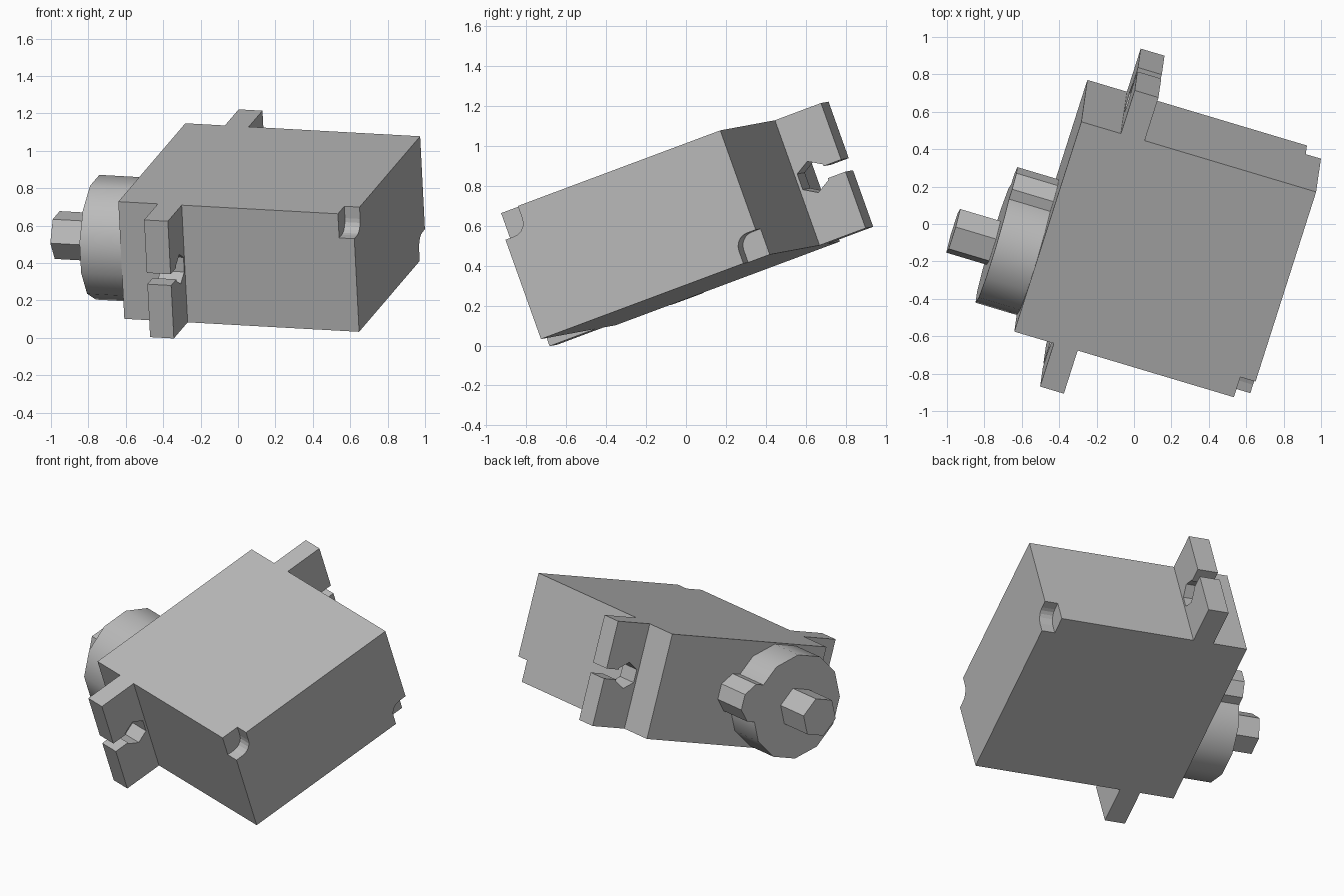
import bpy, bmesh, math
from mathutils import Matrix, Vector

cube = bpy.data.objects.get("Cube")
if cube:
    bpy.data.objects.remove(cube, do_unlink=True)

# Single grey material
grey = bpy.data.materials.new("plain grey")
grey.use_nodes = True
grey.diffuse_color = (0.5, 0.5, 0.5, 1)
grey.node_tree.nodes["Principled BSDF"].inputs["Base Color"].default_value = (0.5, 0.5, 0.5, 1)

# Tilted frame: X runs along the shaft axis, Y along the case, Z across it
ax = Vector((0.957, -0.286, -0.053)).normalized()
ay = Vector((0.288, 0.897, 0.335))
ay = (ay - ax * ay.dot(ax)).normalized()
az = ax.cross(ay)
frame = Matrix.Translation((0.183, -0.09, 0.59)) @ Matrix((ax, ay, az)).transposed().to_4x4()

HALF_X, HALF_Y, HALF_Z = 0.656, 0.625, 0.333


def prism(name, profile, x0, x1, smooth=False):
    """Extrude a (y, z) outline from x0 to x1 in the tilted frame."""
    bm = bmesh.new()
    face = bm.faces.new([bm.verts.new((x0, y, z)) for y, z in profile])
    ext = bmesh.ops.extrude_face_region(bm, geom=[face])
    verts = [g for g in ext["geom"] if isinstance(g, bmesh.types.BMVert)]
    bmesh.ops.translate(bm, verts=verts, vec=(x1 - x0, 0, 0))
    bmesh.ops.recalc_face_normals(bm, faces=bm.faces)
    mesh = bpy.data.meshes.new(name)
    bm.to_mesh(mesh)
    bm.free()
    mesh.materials.append(grey)
    ob = bpy.data.objects.new(name, mesh)
    bpy.context.collection.objects.link(ob)
    ob.matrix_world = frame
    if smooth:
        select(ob)
        bpy.ops.object.shade_smooth_by_angle(angle=math.radians(35))
    return ob


def select(ob):
    bpy.ops.object.select_all(action='DESELECT')
    ob.select_set(True)
    bpy.context.view_layer.objects.active = ob


def ngon(cy, cz, r, n, start=0.0):
    angles = [math.radians(start + 360 * i / n) for i in range(n)]
    return [(cy + r * math.cos(t), cz + r * math.sin(t)) for t in angles]


# Case
body = prism("case", [(-HALF_Y, -HALF_Z), (HALF_Y, -HALF_Z), (HALF_Y, HALF_Z), (-HALF_Y, HALF_Z)],
             -HALF_X, HALF_X)

# Rounded notches at two opposite corners of the far end
notch_y, notch_z, r = 0.12, 0.137, 0.07
iy, iz = -HALF_Y + notch_y, HALF_Z - notch_z
arc = [(iy - r + r * math.cos(t), iz + r + r * math.sin(t))
       for t in [-math.pi / 2 * i / 5 for i in range(6)]]
outline = [(-HALF_Y - 0.1, HALF_Z + 0.1), (iy, HALF_Z + 0.1)] + arc + [(-HALF_Y - 0.1, iz)]
for sign in (1, -1):
    cutter = prism("notch_cutter", [(sign * y, sign * z) for y, z in outline],
                   HALF_X - 0.085, HALF_X + 0.1)
    cutter.hide_render = True
    mod = body.modifiers.new("notch", 'BOOLEAN')
    mod.operation, mod.object, mod.solver = 'DIFFERENCE', cutter, 'EXACT'
    select(body)
    bpy.ops.object.modifier_apply(modifier=mod.name)
    bpy.data.objects.remove(cutter, do_unlink=True)

# Mounting ears: hexagonal screw hole opening into a slot at the tip
tip, slot = HALF_Y + 0.257, 0.032
hole = ngon(tip - 0.17, 0, 0.083, 6, 30)
mouth = hole[0][0]
ear = ([(HALF_Y, -HALF_Z), (tip, -HALF_Z), (tip, -slot), (mouth, -slot)]
       + hole[::-1]
       + [(mouth, slot), (tip, slot), (tip, HALF_Z), (HALF_Y, HALF_Z)])
for name, sign in (("back_ear", 1), ("front_ear", -1)):
    prism(name, [(sign * y, z) for y, z in ear], -0.435, -0.302)

# Gear housing, its small side boss and the output shaft
shaft_y, top = -0.295, -0.887
prism("gear_housing", ngon(shaft_y, 0, 0.335, 12, 15), top, -HALF_X, smooth=True)
prism("side_boss", ngon(0.02, 0, 0.128, 8, 22.5), top, -HALF_X)
prism("output_shaft", ngon(shaft_y, 0, 0.13, 6), -1.113, top)
